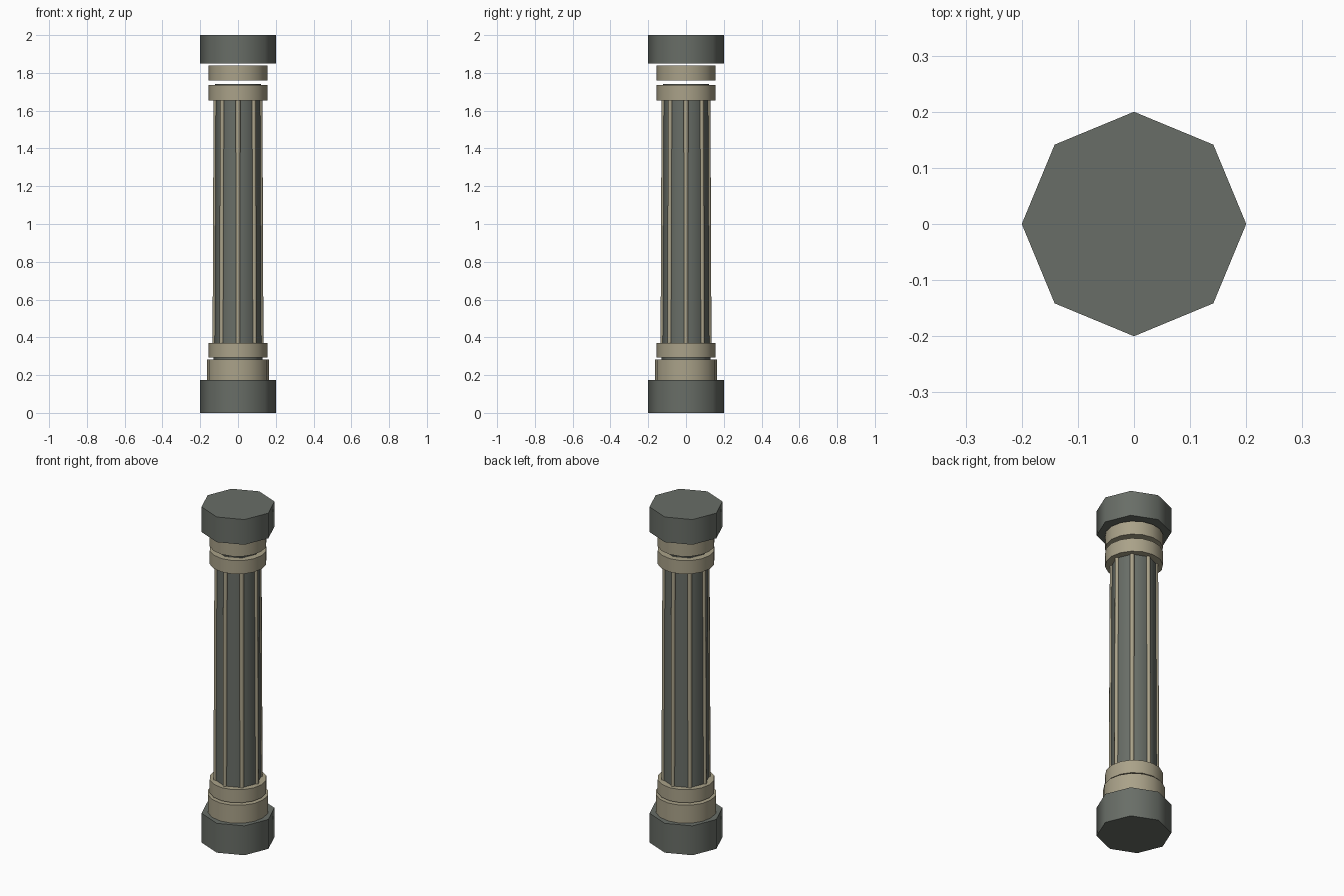
import bpy
import bmesh
from math import cos, sin, tau, radians

if "Cube" in bpy.data.objects:
    bpy.data.objects.remove(bpy.data.objects["Cube"])


def material(name, color):
    m = bpy.data.materials.new(name)
    m.diffuse_color = (*color, 1)
    m.use_nodes = True
    m.node_tree.nodes["Principled BSDF"].inputs["Base Color"].default_value = m.diffuse_color
    return m


stone = material("grey_stone", (0.14, 0.155, 0.135))
sand = material("sand_trim", (0.40, 0.36, 0.25))


def prism(name, rings, sides, mat, centers=None, angle=50):
    """Capped solid through (radius, z) rings, first corner on +x."""
    bm = bmesh.new()
    centers = centers or [(0, 0)] * len(rings)
    loops = [[bm.verts.new((cx + r * cos(tau * i / sides),
                            cy + r * sin(tau * i / sides), z))
              for i in range(sides)]
             for (r, z), (cx, cy) in zip(rings, centers)]
    for a, b in zip(loops, loops[1:]):
        for i in range(sides):
            j = (i + 1) % sides
            bm.faces.new((a[i], a[j], b[j], b[i]))
    bm.faces.new(loops[0][::-1])
    bm.faces.new(loops[-1])
    mesh = bpy.data.meshes.new(name)
    bm.to_mesh(mesh)
    bm.free()
    mesh.materials.append(mat)
    ob = bpy.data.objects.new(name, mesh)
    bpy.context.collection.objects.link(ob)
    bpy.ops.object.select_all(action='DESELECT')
    ob.select_set(True)
    bpy.context.view_layer.objects.active = ob
    bpy.ops.object.shade_smooth_by_angle(angle=radians(angle))
    return ob


# Octagonal blocks at the foot and the head
prism("base_block", [(0.2, 0), (0.2, 0.175)], 8, stone)
prism("top_block", [(0.2, 1.85), (0.2, 2.0)], 8, stone)

# Round collars
for name, r, z0, z1 in (("base_collar", 0.165, 0.175, 0.282),
                        ("lower_collar", 0.155, 0.292, 0.37),
                        ("upper_collar", 0.155, 1.655, 1.735),
                        ("neck_collar", 0.155, 1.76, 1.84)):
    prism(name, [(r, z0), (r, z1)], 16, sand)

# Slightly tapered octagonal shaft
prism("shaft", [(0.129, 0.18), (0.122, 1.74)], 8, stone)

# Thin ribs along the corners of the shaft
for k in range(8):
    c, s = cos(tau * k / 8), sin(tau * k / 8)
    prism(f"rib_{k + 1}", [(0.012, 0.30), (0.012, 1.73)], 8, sand,
          [(0.123 * c, 0.123 * s), (0.117 * c, 0.117 * s)])
